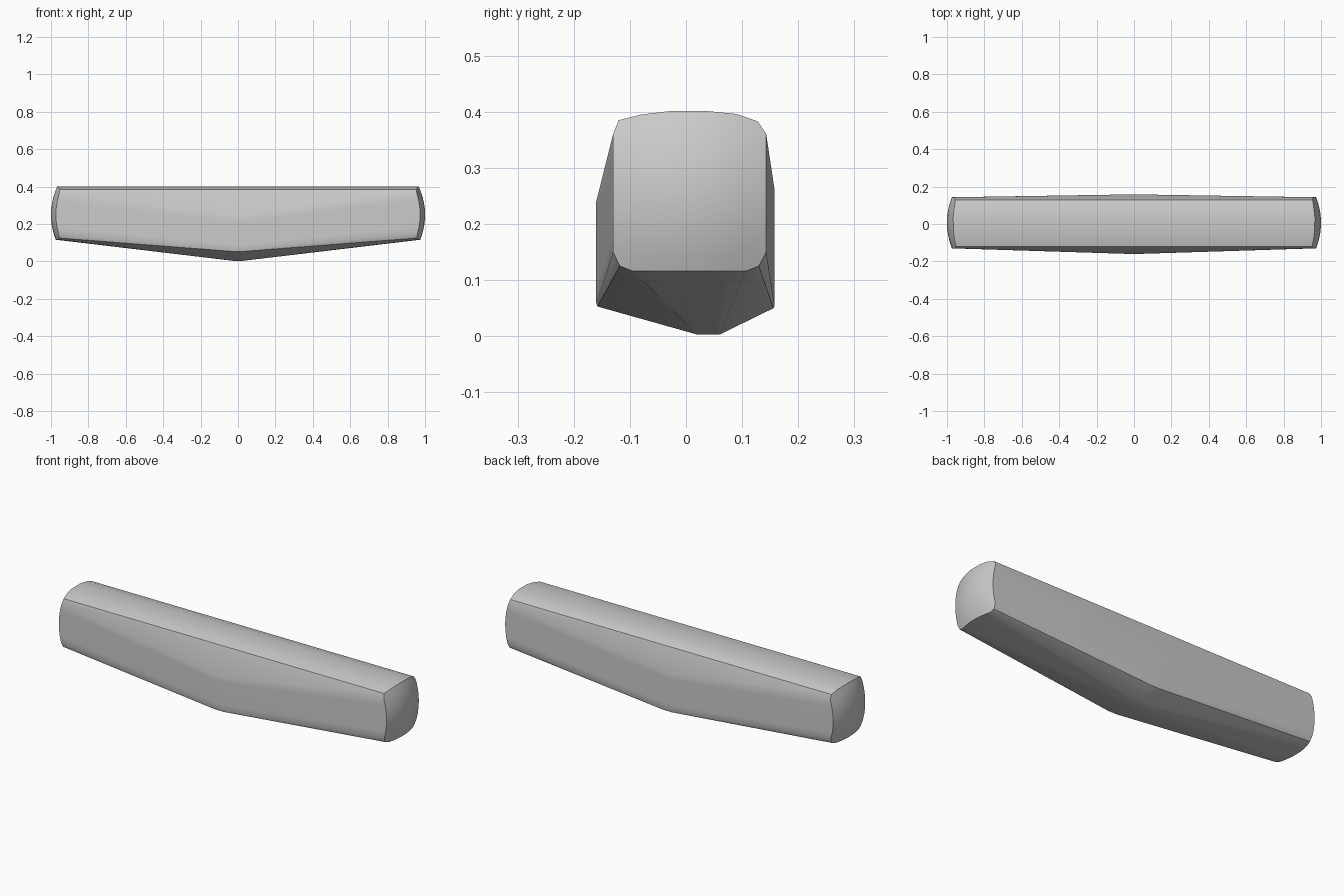
import bpy, bmesh
from mathutils import Vector

cube = bpy.data.objects.get("Cube")
if cube:
    bpy.data.objects.remove(cube)

# Profile pairs (y, z): the rounded end and the keeled middle
TOP = [(-0.12, 0.385), (-0.08, 0.395), (-0.03, 0.401), (0.04, 0.401),
       (0.09, 0.396), (0.128, 0.383)]
END = ([(-0.095, 0.116), (-0.118, 0.125), (-0.13, 0.15), (-0.13, 0.36)] + TOP
       + [(0.143, 0.36), (0.143, 0.15), (0.13, 0.125), (0.107, 0.116)])
MID = ([(0.02, 0.003), (-0.158, 0.053), (-0.16, 0.06), (-0.16, 0.24)] + TOP
       + [(0.158, 0.26), (0.158, 0.055), (0.156, 0.05), (0.06, 0.003)])
CENTRE = Vector((0.007, 0.25))


def refine(end, mid):
    """Split the long straight sides so the domed ends stay curved."""
    new_end, new_mid = [], []
    for i in range(len(end)):
        j = (i + 1) % len(end)
        a, b = Vector(end[i]), Vector(end[j])
        c, d = Vector(mid[i]), Vector(mid[j])
        steps = 6 if (b - a).length > 0.15 else 1
        for k in range(steps):
            new_end.append(a.lerp(b, k / steps))
            new_mid.append(c.lerp(d, k / steps))
    return new_end, new_mid


def dome(p):
    return 1 - 1.4 * (p - CENTRE).length_squared


end, mid = refine(END, MID)
bm = bmesh.new()


def end_ring(side, scale):
    pts = [CENTRE + (p - CENTRE) * scale for p in end]
    return [bm.verts.new((side * dome(p), p.x, p.y)) for p in pts]


def mid_ring(x):
    return [bm.verts.new((x, p.x, p.y)) for p in mid]


# Skin all rings from one domed end to the other
scales = (0.2, 0.4, 0.6, 0.8, 1)
rings = [end_ring(-1, s) for s in scales]
rings += [mid_ring(-0.025), mid_ring(0.025)]
rings += [end_ring(1, s) for s in reversed(scales)]
n = len(end)
for a, b in zip(rings, rings[1:]):
    for i in range(n):
        j = (i + 1) % n
        bm.faces.new((a[i], a[j], b[j], b[i]))
for ring, side in ((rings[0], -1), (rings[-1], 1)):
    tip = bm.verts.new((side, *CENTRE))
    for i in range(n):
        bm.faces.new((ring[i], ring[(i + 1) % n], tip))
bmesh.ops.recalc_face_normals(bm, faces=bm.faces[:])

mesh = bpy.data.meshes.new("keeled_bar")
bm.to_mesh(mesh)
bm.free()
bar = bpy.data.objects.new("keeled_bar", mesh)
bpy.context.collection.objects.link(bar)

# Plain grey finish
grey = bpy.data.materials.new("plain_grey")
grey.use_nodes = True
colour = (0.6, 0.6, 0.6, 1)
grey.diffuse_color = colour
grey.node_tree.nodes["Principled BSDF"].inputs["Base Color"].default_value = colour
mesh.materials.append(grey)

bpy.ops.object.select_all(action="DESELECT")
bar.select_set(True)
bpy.context.view_layer.objects.active = bar
bpy.ops.object.shade_smooth_by_angle(angle=0.52)
